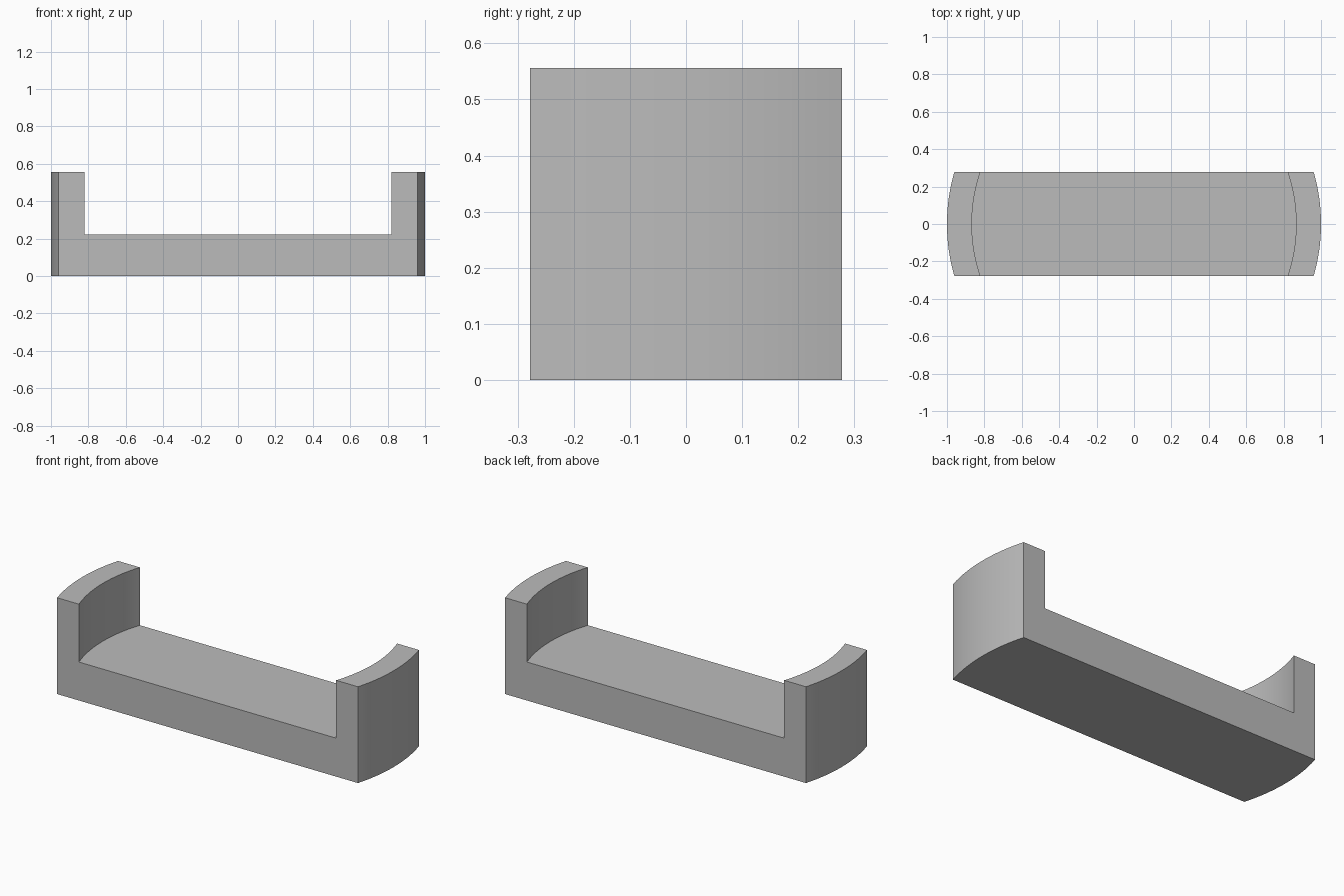
import bpy, bmesh, math

if "Cube" in bpy.data.objects:
    bpy.data.objects.remove(bpy.data.objects["Cube"], do_unlink=True)

OUTER, INNER = 1.0, 0.867      # radii of the curved end walls
HALF_DEPTH = 0.278
FLOOR, TOP = 0.222, 0.556
STEPS = 24

grey = bpy.data.materials.new("plain_grey")
grey.use_nodes = True
colour = (0.5, 0.5, 0.5, 1)
grey.diffuse_color = colour
grey.node_tree.nodes["Principled BSDF"].inputs["Base Color"].default_value = colour


def section(bm, y):
    """U-shaped slice whose walls follow the two concentric cylinders."""
    xo = math.sqrt(OUTER ** 2 - y ** 2)
    xi = math.sqrt(INNER ** 2 - y ** 2)
    right = [(xo, 0), (xo, TOP), (xi, TOP), (xi, FLOOR)]
    left = [(-x, z) for x, z in reversed(right)]
    return [bm.verts.new((x, y, z)) for x, z in right + left]


# Cradle: loft the slices from front to back and cap both flat sides
bm = bmesh.new()
swing = math.asin(HALF_DEPTH / OUTER)
slices = [section(bm, OUTER * math.sin(swing * (2 * i / STEPS - 1)))
          for i in range(STEPS + 1)]
for a, b in zip(slices, slices[1:]):
    for i in range(len(a)):
        j = (i + 1) % len(a)
        bm.faces.new((a[i], a[j], b[j], b[i]))
bm.faces.new(slices[0])
bm.faces.new(slices[-1])
bmesh.ops.recalc_face_normals(bm, faces=bm.faces)

mesh = bpy.data.meshes.new("curved_end_cradle")
bm.to_mesh(mesh)
bm.free()
mesh.materials.append(grey)
cradle = bpy.data.objects.new("curved_end_cradle", mesh)
bpy.context.collection.objects.link(cradle)

# Smooth curved walls, crisp edges
bpy.context.view_layer.objects.active = cradle
cradle.select_set(True)
bpy.ops.object.shade_smooth_by_angle(angle=math.radians(30))
